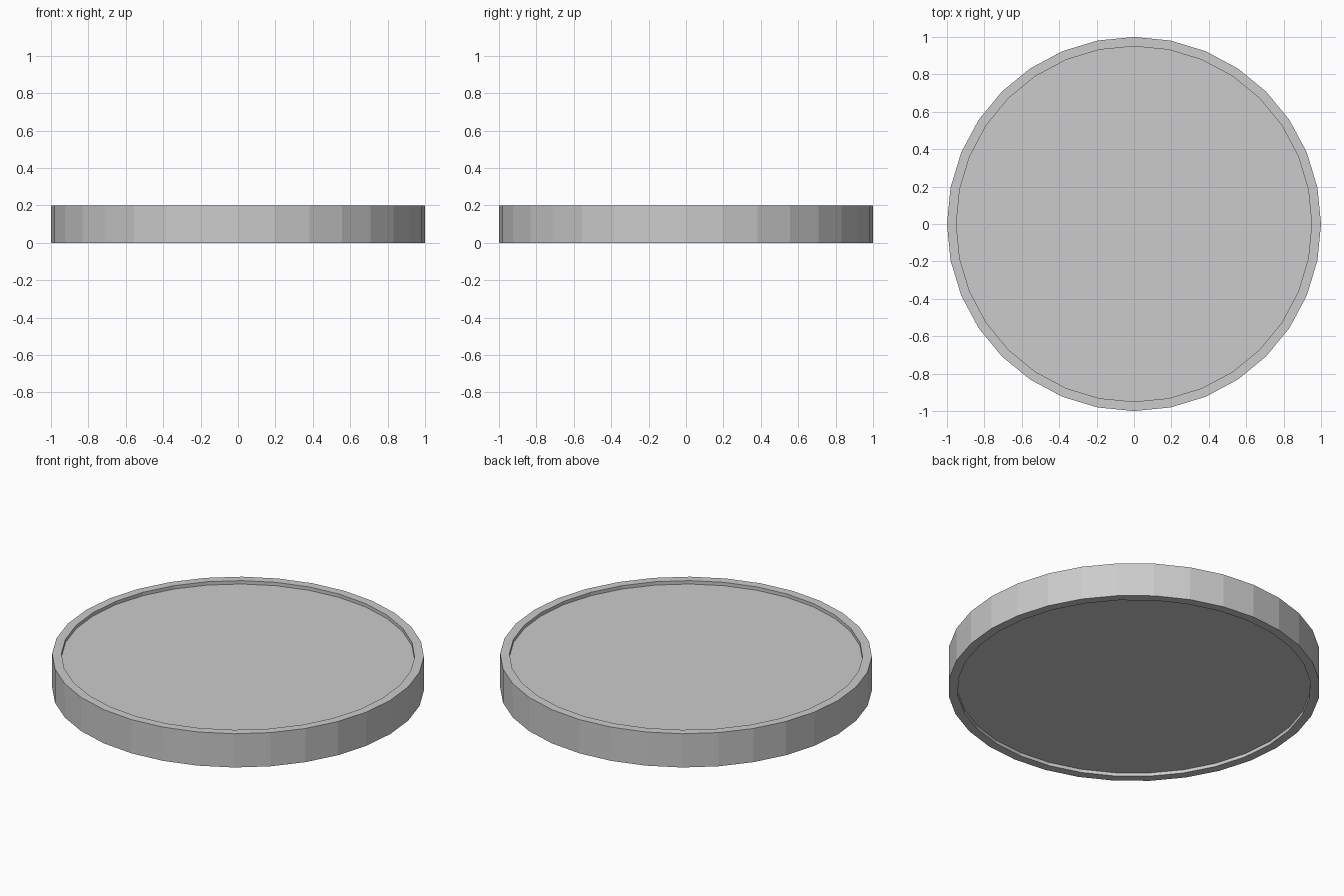
import bpy
import bmesh
from mathutils import Matrix, Vector

if "Cube" in bpy.data.objects:
    bpy.data.objects.remove(bpy.data.objects["Cube"])

SIDES = 32
RADIUS = 1.0
HEIGHT = 0.2
INNER_RADIUS = 0.95
RECESS = 0.02

# Solid low-poly disc standing on z = 0
bm = bmesh.new()
bmesh.ops.create_cone(bm, cap_ends=True, segments=SIDES,
                      radius1=RADIUS, radius2=RADIUS, depth=HEIGHT,
                      matrix=Matrix.Translation((0, 0, HEIGHT / 2)))


def recess_cap(face, direction):
    """Leave a raised rim and sink the middle of a cap."""
    # flat rim
    rim = bmesh.ops.extrude_discrete_faces(bm, faces=[face])["faces"][0]
    for v in rim.verts:
        v.co.x *= INNER_RADIUS / RADIUS
        v.co.y *= INNER_RADIUS / RADIUS
    # sunken floor
    floor = bmesh.ops.extrude_discrete_faces(bm, faces=[rim])["faces"][0]
    bmesh.ops.translate(bm, verts=floor.verts,
                        vec=Vector((0, 0, direction * RECESS)))


# Matching recesses on the top and the underside
caps = [f for f in bm.faces if len(f.verts) == SIDES]
for cap in caps:
    recess_cap(cap, -1 if cap.calc_center_median().z > HEIGHT / 2 else 1)

bmesh.ops.recalc_face_normals(bm, faces=bm.faces)
mesh = bpy.data.meshes.new("rimmed_disc")
bm.to_mesh(mesh)
bm.free()
disc = bpy.data.objects.new("rimmed_disc", mesh)
bpy.context.collection.objects.link(disc)
